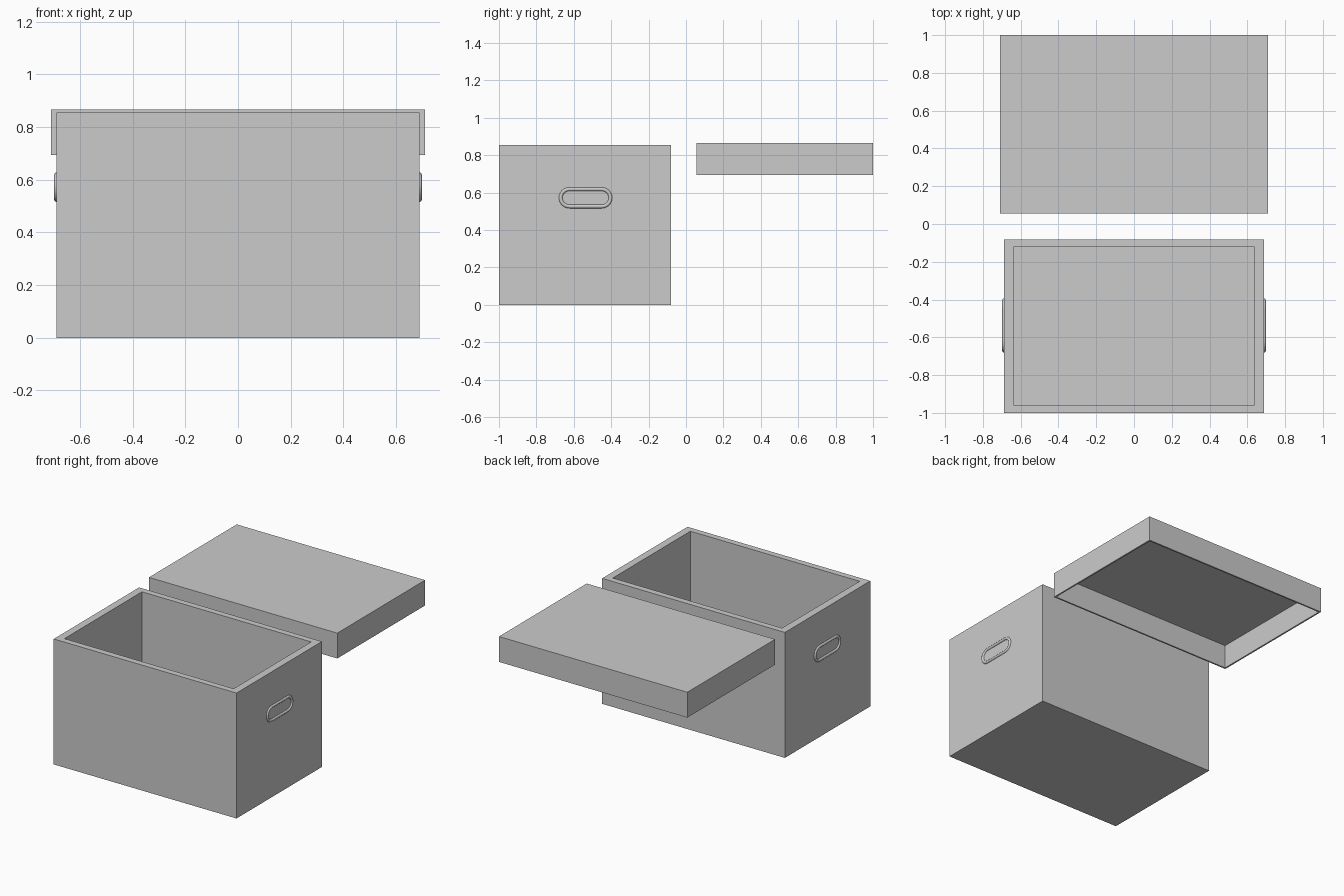
import bpy, bmesh
from math import sin, cos, pi

if "Cube" in bpy.data.objects:
    bpy.data.objects.remove(bpy.data.objects["Cube"], do_unlink=True)

GREY = (0.6, 0.6, 0.6, 1)
grey = bpy.data.materials.new("plain grey")
grey.use_nodes = True
grey.diffuse_color = GREY
grey.node_tree.nodes["Principled BSDF"].inputs["Base Color"].default_value = GREY


def add_object(name, bm, smooth=False):
    bmesh.ops.recalc_face_normals(bm, faces=bm.faces)
    mesh = bpy.data.meshes.new(name)
    bm.to_mesh(mesh)
    bm.free()
    mesh.materials.append(grey)
    for poly in mesh.polygons:
        poly.use_smooth = smooth
    obj = bpy.data.objects.new(name, mesh)
    bpy.context.collection.objects.link(obj)
    return obj


def bridge(bm, a, b):
    for i in range(len(a)):
        j = (i + 1) % len(a)
        bm.faces.new((a[i], a[j], b[j], b[i]))


def hollow_box(name, half_x, y0, y1, z_closed, z_open, wall_x, wall_y, base):
    """Rectangular shell, closed at z_closed and open at z_open."""
    bm = bmesh.new()

    def loop(dx, dy, z):
        x, a, b = half_x - dx, y0 + dy, y1 - dy
        return [bm.verts.new((px, py, z))
                for px, py in ((-x, a), (x, a), (x, b), (-x, b))]

    loops = [loop(0, 0, z_closed), loop(0, 0, z_open),
             loop(wall_x, wall_y, z_open),
             loop(wall_x, wall_y, z_closed + base)]
    for a, b in zip(loops, loops[1:]):
        bridge(bm, a, b)
    bm.faces.new(loops[0])
    bm.faces.new(loops[-1])
    return add_object(name, bm)


def handle_ring(name, side):
    """Rounded rim with a pill-shaped path, set on an end wall."""
    wall, cy, cz = 0.688, -0.537, 0.572
    straight, radius, tube = 0.087, 0.046, 0.01
    arc, section = 12, 8
    bm = bmesh.new()
    loops = []
    for end in (1, -1):
        for i in range(arc + 1):
            t = pi * i / arc - end * pi / 2
            # arcs sweep round each end of the pill
            if end < 0:
                t = pi / 2 + pi * i / arc
            loop = []
            for k in range(section + 1):
                s = pi * k / section
                r = radius + tube * cos(s)
                loop.append(bm.verts.new((side * (wall + tube * sin(s)),
                                          cy + end * straight + r * cos(t),
                                          cz + r * sin(t))))
            loops.append(loop)
    for i, a in enumerate(loops):
        b = loops[(i + 1) % len(loops)]
        for k in range(section):
            bm.faces.new((a[k], b[k], b[k + 1], a[k + 1]))
    ring = add_object(name, bm, smooth=True)
    # make the rim face away from the wall
    if sum(p.normal.x * p.area for p in ring.data.polygons) * side < 0:
        ring.data.flip_normals()
    return ring


# Open storage box
hollow_box("box_body", 0.689, -1.0, -0.081, 0.0, 0.855, 0.051, 0.042, 0.045)

# Lid lying behind, open underneath
hollow_box("box_lid", 0.71, 0.055, 1.0, 0.866, 0.693, 0.011, 0.011, -0.011)

# Handle rims on both end walls
handle_ring("left_handle_rim", 1)
handle_ring("right_handle_rim", -1)
